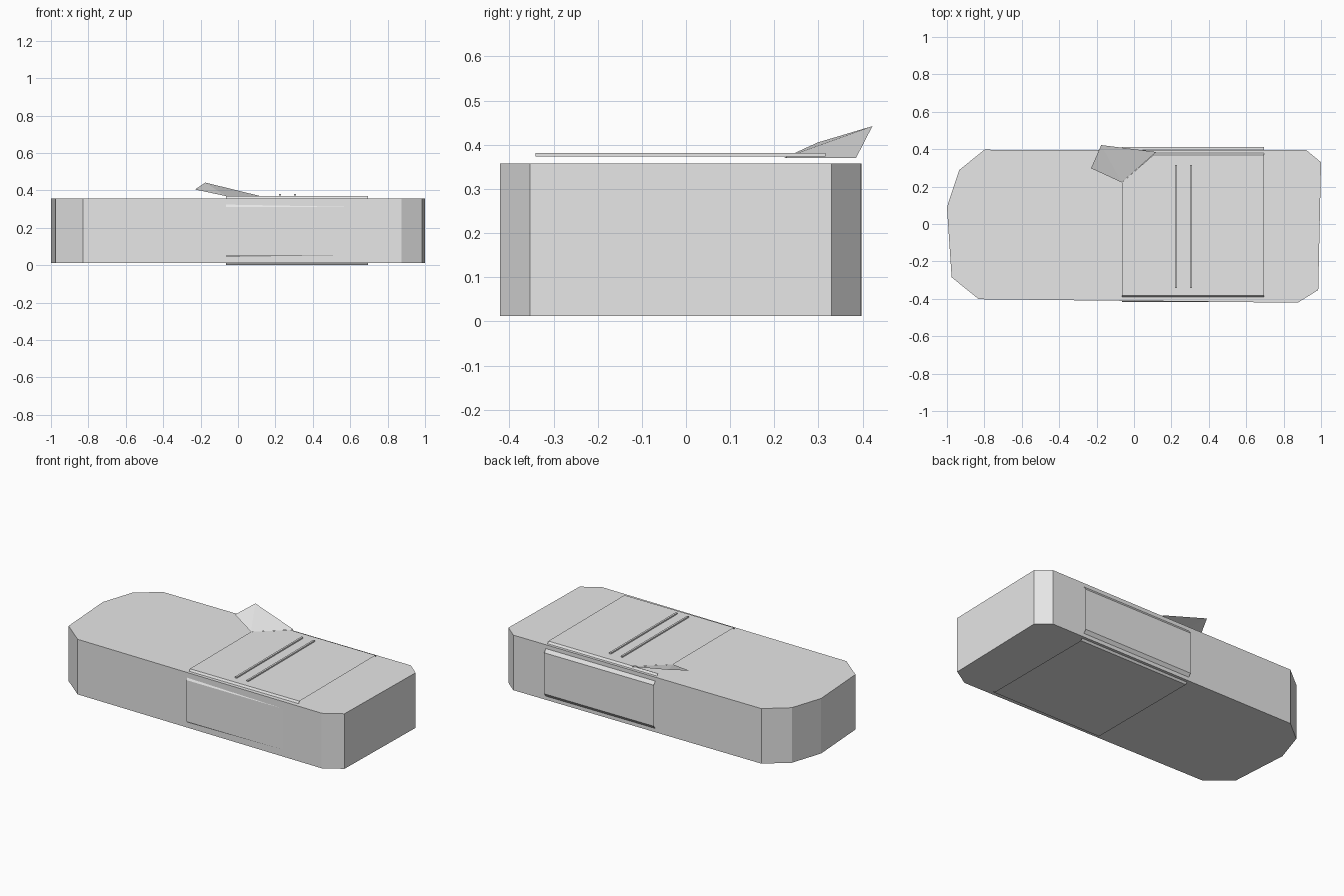
import bpy
import bmesh

if "Cube" in bpy.data.objects:
    bpy.data.objects.remove(bpy.data.objects["Cube"])

grey = bpy.data.materials.new("plain_grey")
grey.diffuse_color = (0.8, 0.8, 0.8, 1)
grey.use_nodes = True
grey.node_tree.nodes["Principled BSDF"].inputs["Base Color"].default_value = grey.diffuse_color


def make(name, verts, faces):
    mesh = bpy.data.meshes.new(name)
    mesh.from_pydata(verts, [], faces)
    mesh.materials.append(grey)
    obj = bpy.data.objects.new(name, mesh)
    bpy.context.collection.objects.link(obj)
    return obj


def prism(name, outline, z0, z1):
    """Closed block from a counter-clockwise outline seen from above."""
    n = len(outline)
    verts = [(x, y, z) for z in (z0, z1) for x, y in outline]
    faces = [tuple(reversed(range(n))), tuple(range(n, 2 * n))]
    faces += [(i, (i + 1) % n, (i + 1) % n + n, i + n) for i in range(n)]
    return make(name, verts, faces)


# Bar: uneven block with clipped corners
prism("bar_body", [
    (-0.83, -0.402), (0.875, -0.421), (0.985, -0.353), (1.0, 0.33),
    (0.92, 0.396), (-0.80, 0.397), (-0.935, 0.288), (-1.0, 0.09),
    (-0.975, -0.285)], 0.012, 0.357)

# Wrapper: thin open sleeve with chamfered corners, top sheet torn at one corner
X0, X1 = -0.065, 0.695
TOP = 0.37
profile = [(0.37, TOP), (0.411, 0.312), (0.411, 0.055), (0.37, 0.0),
           (-0.38, 0.0), (-0.418, 0.055), (-0.418, 0.312), (-0.383, TOP)]
verts = [(x, y, z) for x in (X0, X1) for y, z in profile]
faces = [(i, i + 1, i + 9, i + 8) for i in range(7)]
verts += [(X0, 0.222, TOP), (0.105, 0.37, TOP)]
faces.append((7, 15, 8, 17, 16))
make("wrapper_sleeve", verts, faces)

# Torn corner of the wrapper folded up and outwards
make("torn_flap",
     [(X0, 0.222, TOP), (0.118, 0.385, TOP), (-0.175, 0.422, 0.442),
      (-0.23, 0.298, 0.405)],
     [(0, 1, 2), (0, 2, 3)])

# Two narrow raised strips across the wrapper top
for i, x in enumerate((0.225, 0.305)):
    w = 0.006
    prism("wrapper_strip_%d" % (i + 1),
          [(x - w, -0.341), (x + w, -0.341), (x + w, 0.316), (x - w, 0.316)],
          0.373, 0.381)

# Outward normals on every part
for obj in bpy.context.collection.objects:
    bm = bmesh.new()
    bm.from_mesh(obj.data)
    bmesh.ops.recalc_face_normals(bm, faces=bm.faces)
    if obj.name == "torn_flap" and sum(f.normal.z for f in bm.faces) < 0:
        bmesh.ops.reverse_faces(bm, faces=bm.faces)
    bm.to_mesh(obj.data)
    bm.free()
